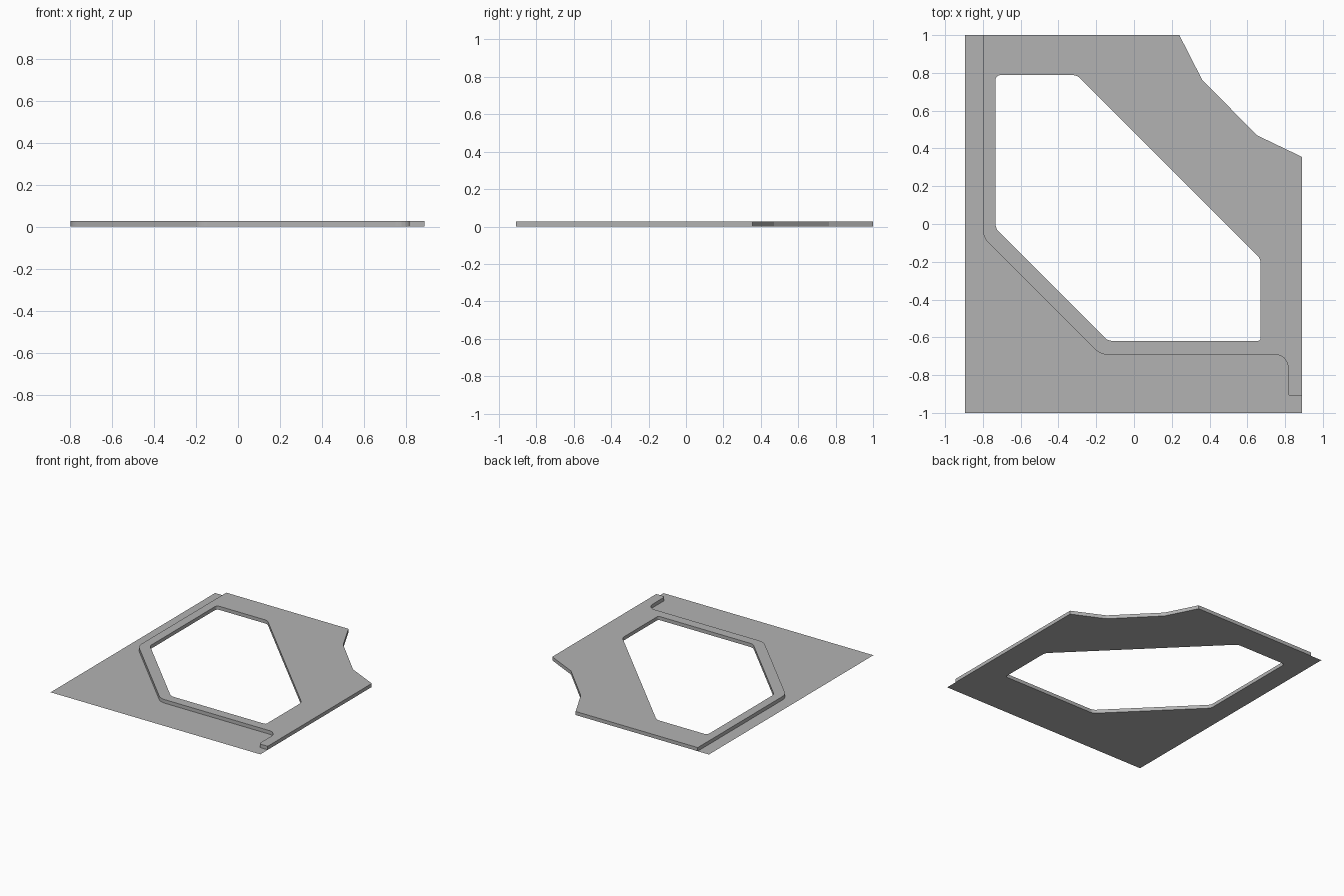
import bpy
import bmesh
from math import tan
from mathutils import Vector

cube = bpy.data.objects.get("Cube")
if cube:
    bpy.data.objects.remove(cube, do_unlink=True)

grey = bpy.data.materials.new("mid grey")
grey.use_nodes = True
colour = (0.45, 0.45, 0.45, 1)
grey.diffuse_color = colour
grey.node_tree.nodes["Principled BSDF"].inputs["Base Color"].default_value = colour


def rounded(corners, steps=6):
    """Outline from (x, y, radius) corners, each rounded by an arc."""
    points = []
    for i, (x, y, radius) in enumerate(corners):
        here = Vector((x, y))
        if not radius:
            points.append(here)
            continue
        before = (Vector(corners[i - 1][:2]) - here).normalized()
        after = (Vector(corners[(i + 1) % len(corners)][:2]) - here).normalized()
        half = before.angle(after) / 2
        start = here + before * (radius / tan(half))
        end = here + after * (radius / tan(half))
        middle = (start + end) / 2
        centre = here + (middle - here) * ((start - here).length / (middle - here).length) ** 2
        chord_a, chord_b = start - centre, end - centre
        for k in range(steps + 1):
            spoke = chord_a.lerp(chord_b, k / steps).normalized()
            points.append(centre + spoke * radius)
    return points


def plate(name, outlines, bottom, height):
    """Flat plate bounded by one outline, with any further outlines as holes."""
    bm = bmesh.new()
    edges = []
    for outline in outlines:
        verts = [bm.verts.new((p.x, p.y, bottom)) for p in outline]
        edges += [bm.edges.new((verts[i - 1], verts[i])) for i in range(len(verts))]
    bmesh.ops.triangle_fill(bm, edges=edges, use_beauty=True, normal=(0, 0, 1))
    if height:
        lifted = bmesh.ops.extrude_face_region(bm, geom=bm.faces[:], use_keep_orig=True)["geom"]
        top = [v for v in lifted if isinstance(v, bmesh.types.BMVert)]
        bmesh.ops.translate(bm, verts=top, vec=(0, 0, height))
        bmesh.ops.recalc_face_normals(bm, faces=bm.faces[:])
    else:
        for face in bm.faces:
            face.normal_update()
            if face.normal.z < 0:
                face.normal_flip()
    mesh = bpy.data.meshes.new(name)
    bm.to_mesh(mesh)
    bm.free()
    mesh.materials.append(grey)
    obj = bpy.data.objects.new(name, mesh)
    bpy.context.collection.objects.link(obj)
    return obj


# Thick frame with a chamfered window, stepped tab and notched corner
frame_outline = rounded([
    (-0.80, 1, 0), (-0.80, -0.07, 0.1), (-0.178, -0.692, 0.1),
    (0.815, -0.692, 0.065), (0.815, -0.91, 0.015), (0.89, -0.91, 0),
    (0.89, 0.355, 0), (0.65, 0.47, 0), (0.36, 0.765, 0), (0.24, 1, 0)])
window_outline = rounded([
    (-0.733, 0.788, 0.025), (-0.733, -0.024, 0.06), (-0.138, -0.619, 0.06),
    (0.67, -0.619, 0.015), (0.67, -0.183, 0.06), (-0.301, 0.788, 0.06)])
plate("frame", [frame_outline, window_outline], 0.0005, 0.0275)

# Paper-thin backing sheet, tucked a little under the frame
sheet_outline = rounded([
    (-0.895, 1, 0), (-0.895, -1, 0), (0.89, -1, 0), (0.89, -0.67, 0),
    (-0.168, -0.67, 0.08), (-0.775, -0.06, 0.08), (-0.775, 1, 0)])
plate("backing_sheet", [sheet_outline], 0, 0)
